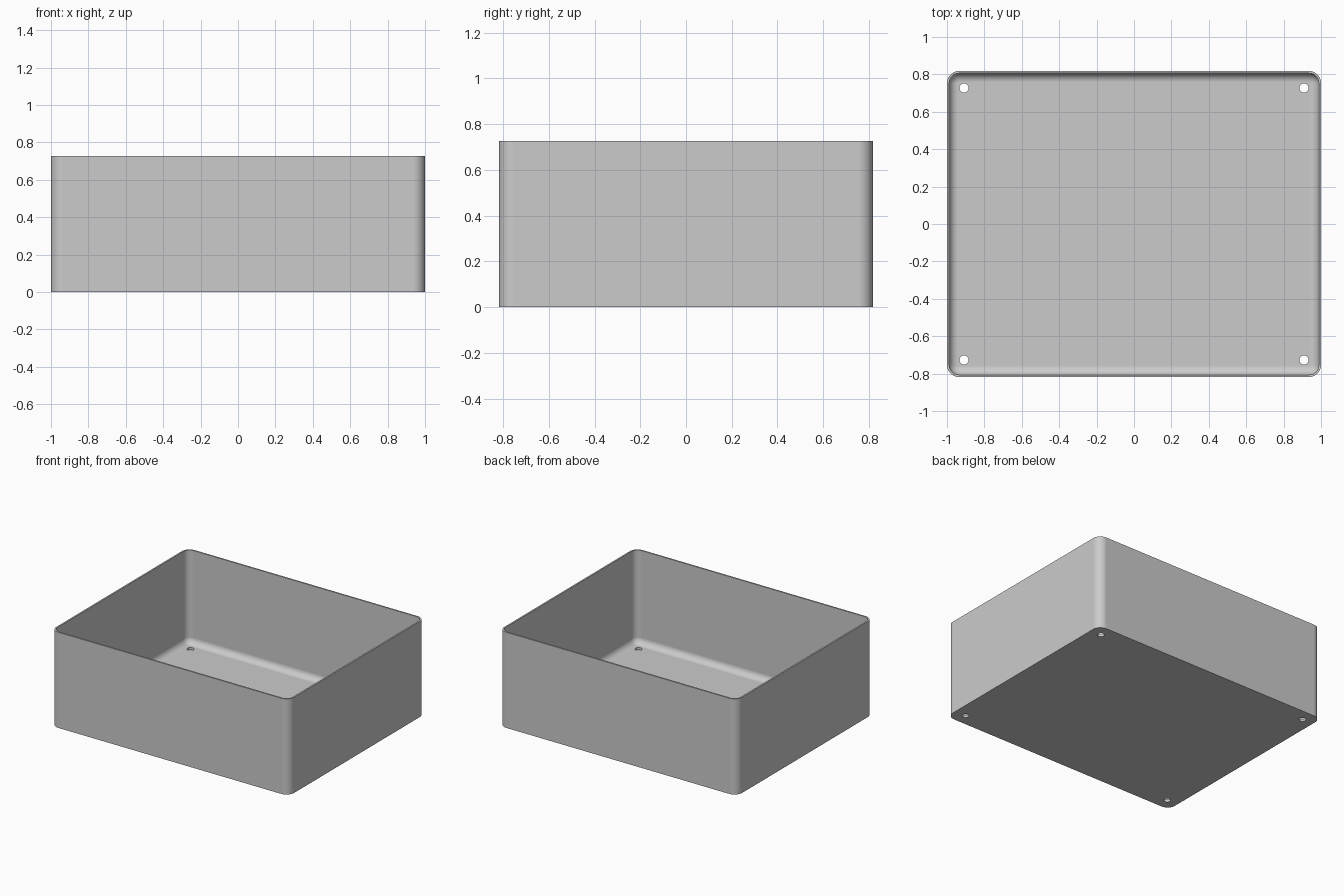
import bpy, bmesh, math

cube = bpy.data.objects.get("Cube")
if cube:
    bpy.data.objects.remove(cube, do_unlink=True)

HX, HY, H = 1.0, 0.818, 0.727      # half width, half depth, height
R, WALL, FLOOR, FILLET = 0.064, 0.012, 0.018, 0.048
HOLE_X, HOLE_Y, HOLE_R = 0.909, 0.727, 0.024
SEG = 8

grey = bpy.data.materials.new("plain grey")
grey.use_nodes = True
colour = (0.6, 0.6, 0.6, 1)
grey.diffuse_color = colour
grey.node_tree.nodes["Principled BSDF"].inputs["Base Color"].default_value = colour


def ring(bm, inset, z):
    """Rounded rectangle of vertices, inset from the outer wall."""
    r = R - inset
    verts = []
    for i, (sx, sy) in enumerate([(1, 1), (-1, 1), (-1, -1), (1, -1)]):
        for k in range(SEG + 1):
            a = math.pi / 2 * (i + k / SEG)
            verts.append(bm.verts.new((sx * (HX - R) + r * math.cos(a),
                                       sy * (HY - R) + r * math.sin(a), z)))
    return verts


# Open tray: outer wall, rim, inner wall, rounded cove and floor
levels = [(0, 0), (0, H), (WALL, H)]
for k in range(SEG + 1):
    a = math.pi / 2 * k / SEG
    levels.append((WALL + FILLET * (1 - math.cos(a)),
                   FLOOR + FILLET * (1 - math.sin(a))))
bm = bmesh.new()
rings = [ring(bm, *level) for level in levels]
for low, high in zip(rings, rings[1:]):
    n = len(low)
    for i in range(n):
        j = (i + 1) % n
        bm.faces.new((low[i], low[j], high[j], high[i]))
bm.faces.new(rings[0][::-1])
bm.faces.new(rings[-1])
bmesh.ops.recalc_face_normals(bm, faces=bm.faces)
mesh = bpy.data.meshes.new("open_box")
bm.to_mesh(mesh)
bm.free()
box = bpy.data.objects.new("open_box", mesh)
bpy.context.collection.objects.link(box)
mesh.materials.append(grey)

# Four screw holes through the floor corners
bm = bmesh.new()
for sx in (-1, 1):
    for sy in (-1, 1):
        made = bmesh.ops.create_cone(bm, cap_ends=True, segments=32,
                                     radius1=HOLE_R, radius2=HOLE_R, depth=0.2)
        bmesh.ops.translate(bm, verts=made["verts"],
                            vec=(sx * HOLE_X, sy * HOLE_Y, 0))
cut_mesh = bpy.data.meshes.new("hole_cutter")
bm.to_mesh(cut_mesh)
bm.free()
cut_mesh.materials.append(grey)
cutter = bpy.data.objects.new("hole_cutter", cut_mesh)
bpy.context.collection.objects.link(cutter)
cutter.hide_render = True

bpy.ops.object.select_all(action='DESELECT')
bpy.context.view_layer.objects.active = box
box.select_set(True)
cut = box.modifiers.new("screw_holes", 'BOOLEAN')
cut.operation = 'DIFFERENCE'
cut.solver = 'EXACT'
cut.object = cutter
bpy.ops.object.modifier_apply(modifier=cut.name)
bpy.data.objects.remove(cutter, do_unlink=True)

# Smooth corners and cove, crisp rim and base
bpy.ops.object.shade_smooth_by_angle(angle=math.radians(35))
weighted = box.modifiers.new("even_shading", 'WEIGHTED_NORMAL')
weighted.keep_sharp = True
